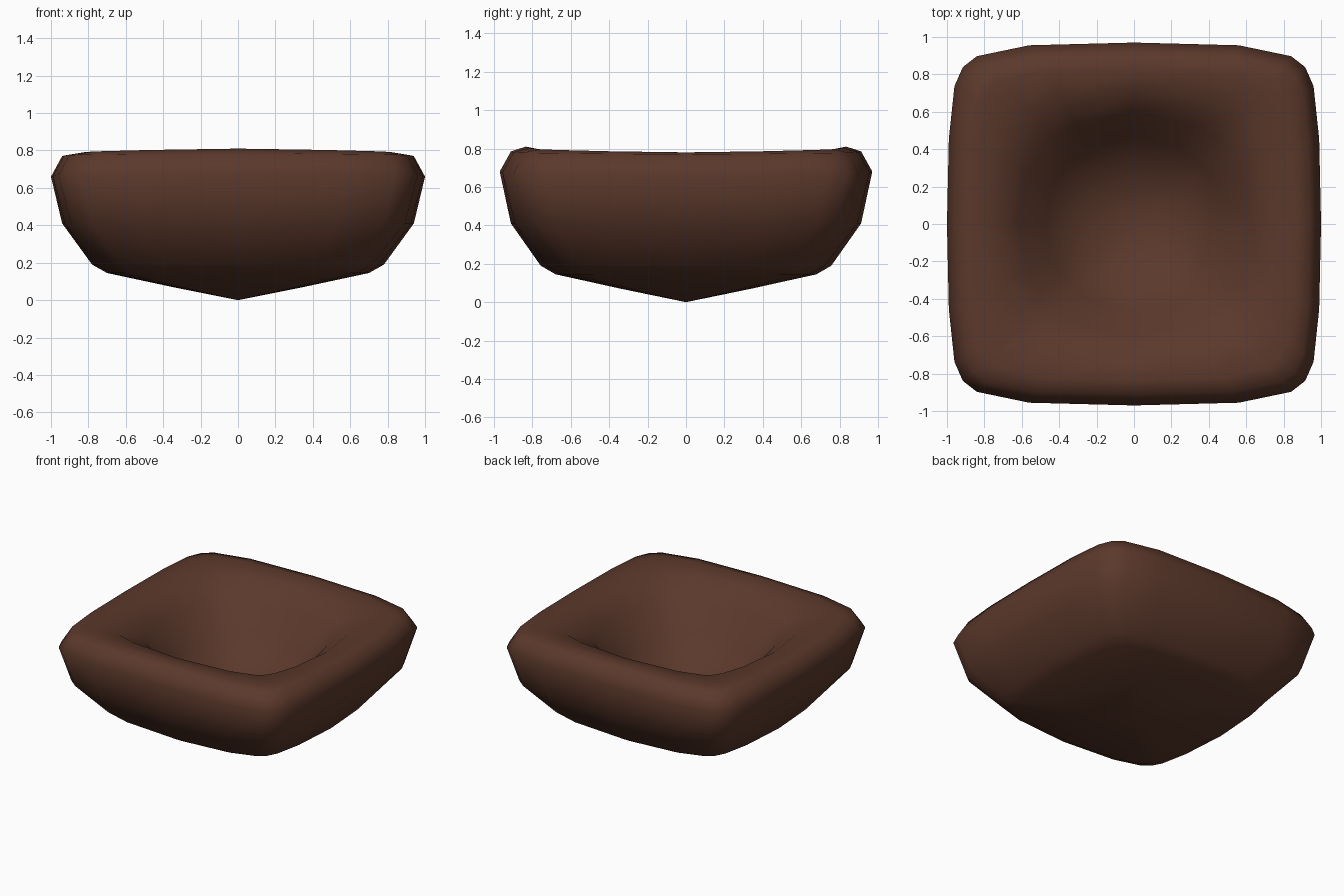
import bpy, bmesh

if "Cube" in bpy.data.objects:
    bpy.data.objects.remove(bpy.data.objects["Cube"])

# Rounded-square outline, one quadrant, mirrored to a full loop
quad = [(1, 0), (.99, .47), (.96, .76), (.915, .865), (.84, .925), (.56, .985), (0, 1)]
half = quad + [(-x, y) for x, y in reversed(quad[:-1])]
outline = half + [(x, -y) for x, y in reversed(half[1:-1])]

# Profile: scale, height, roundness (0 square, 1 circle), extra height at front and back
rings = [
    (.35, .07, .4, 0),
    (.70, .145, .3, 0),
    (.78, .19, .25, 0),
    (.94, .41, .06, 0),
    (1.0, .66, 0, .02),
    (.94, .77, 0, .015),
    (.86, .78, .05, .03),
    (.74, .755, .4, .03),
    (.62, .66, .85, .01),
    (.48, .46, 1, 0),
    (.30, .32, 1, 0),
]

bm = bmesh.new()
loops = []
for s, z, rnd, lift in rings:
    loop = []
    for x, y in outline:
        r = (x * x + y * y) ** .5
        k = s * ((1 - rnd) + rnd / r)
        loop.append(bm.verts.new((x * k, y * k * .97, z + lift * (y / r) ** 2)))
    loops.append(loop)

# Walls between neighbouring rings
n = len(outline)
for a, b in zip(loops, loops[1:]):
    for i in range(n):
        j = (i + 1) % n
        bm.faces.new((a[i], a[j], b[j], b[i]))

# Pointed underside and pointed floor of the bowl
for loop, tip in ((loops[0], (0, 0, 0)), (loops[-1], (.02, .04, .24))):
    c = bm.verts.new(tip)
    for i in range(n):
        bm.faces.new((loop[i], loop[(i + 1) % n], c))

bmesh.ops.recalc_face_normals(bm, faces=bm.faces)
for f in bm.faces:
    f.smooth = True
mesh = bpy.data.meshes.new("square_bowl")
bm.to_mesh(mesh)
bm.free()

bowl = bpy.data.objects.new("square_bowl", mesh)
bpy.context.collection.objects.link(bowl)

# Dark brown clay
mat = bpy.data.materials.new("brown")
mat.diffuse_color = (.105, .04, .024, 1)
mat.use_nodes = True
mat.node_tree.nodes["Principled BSDF"].inputs["Base Color"].default_value = mat.diffuse_color
mesh.materials.append(mat)
